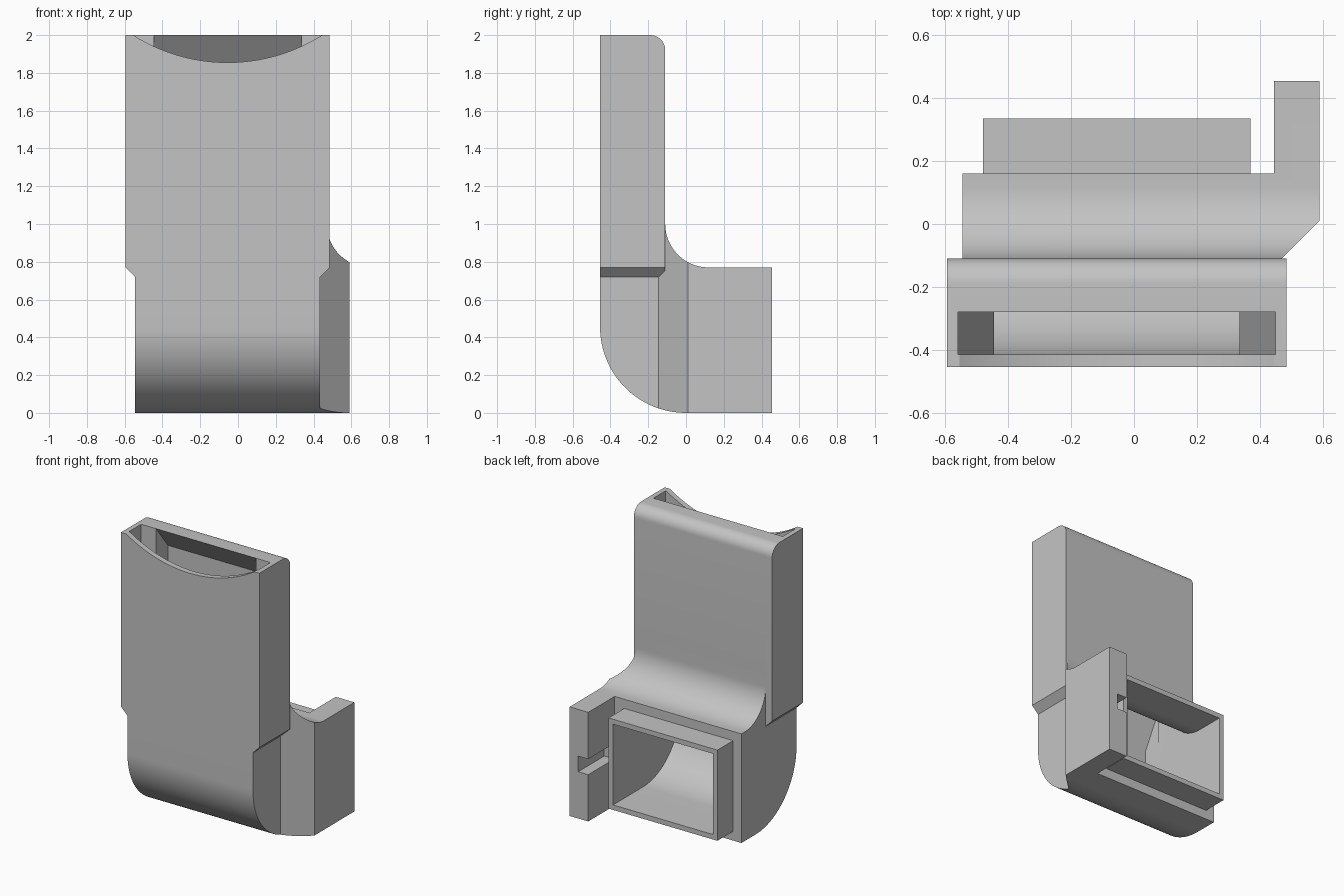
import bpy, bmesh
from math import cos, sin, radians

cube = bpy.data.objects.get("Cube")
if cube:
    bpy.data.objects.remove(cube, do_unlink=True)

grey = bpy.data.materials.new("light_grey")
grey.use_nodes = True
grey.diffuse_color = (0.55, 0.55, 0.55, 1)
grey.node_tree.nodes["Principled BSDF"].inputs["Base Color"].default_value = (0.55, 0.55, 0.55, 1)


def arc(a, b, r, start, end, n=24):
    """Points on a circular arc, angles in degrees."""
    angles = [radians(start + (end - start) * i / n) for i in range(n + 1)]
    return [(a + r * cos(t), b + r * sin(t)) for t in angles]


def prism(name, outline, axis, lo, hi):
    """Extrude a closed outline along an axis."""
    place = {"x": lambda a, b, t: (t, a, b),
             "y": lambda a, b, t: (a, t, b),
             "z": lambda a, b, t: (a, b, t)}[axis]
    bm = bmesh.new()
    rings = [[bm.verts.new(place(a, b, t)) for a, b in outline] for t in (lo, hi)]
    for ring in rings:
        bm.faces.new(ring)
    n = len(outline)
    for i in range(n):
        j = (i + 1) % n
        bm.faces.new((rings[0][i], rings[0][j], rings[1][j], rings[1][i]))
    bmesh.ops.recalc_face_normals(bm, faces=bm.faces)
    mesh = bpy.data.meshes.new(name)
    bm.to_mesh(mesh)
    bm.free()
    mesh.materials.append(grey)
    obj = bpy.data.objects.new(name, mesh)
    bpy.context.collection.objects.link(obj)
    return obj


def block(name, x, y, z):
    return prism(name, [(x[0], y[0]), (x[1], y[0]), (x[1], y[1]), (x[0], y[1])], "z", *z)


def combine(target, tool, operation):
    """Apply a boolean and discard the tool."""
    mod = target.modifiers.new(operation.lower(), "BOOLEAN")
    mod.operation, mod.object, mod.solver = operation, tool, "EXACT"
    bpy.context.view_layer.objects.active = target
    bpy.ops.object.modifier_apply(modifier=mod.name)
    bpy.data.objects.remove(tool, do_unlink=True)


# Elbow and side arm share one side profile, trimmed by a plan outline
side = (arc(0, 0.455, 0.455, 180, 270, 32) + [(0.6, 0), (0.6, 0.77)]
        + arc(0.12, 1.0, 0.23, 270, 180) + [(-0.11, 1.1), (-0.455, 1.1)])
duct = prism("elbow_duct", side, "x", -0.7, 0.7)
plan = [(-0.545, -0.6), (0.435, -0.6), (0.435, -0.145), (0.59, 0.01),
        (0.59, 0.455), (0.445, 0.455), (0.445, 0.16), (-0.545, 0.16)]
combine(duct, prism("plan_trim", plan, "z", -0.2, 1.5), "INTERSECT")

# Upright housing with chamfered lower corners and a rounded top back edge
front = [(-0.525, 0.70), (0.415, 0.70), (0.485, 0.77), (0.485, 2),
         (-0.595, 2), (-0.595, 0.77)]
upright = prism("upright", front, "y", -0.455, -0.11)
bm = bmesh.new()
bm.from_mesh(upright.data)
edge = [e for e in bm.edges if all(v.co.z > 1.99 and v.co.y > -0.2 for v in e.verts)]
bmesh.ops.bevel(bm, geom=edge, offset=0.08, segments=10, profile=0.5, affect="EDGES")
bm.to_mesh(upright.data)
bm.free()
combine(duct, upright, "UNION")

# Rear connector spigot
combine(duct, block("spigot", (-0.48, 0.37), (0.1, 0.335), (0.065, 0.705)), "UNION")

# Air passage through the bend
bore = ([(0.5, 0.1)] + arc(0, 0.515, 0.415, 270, 180, 32)
        + [(-0.415, 2.1), (-0.28, 2.1), (-0.28, 2), (-0.145, 1.83)]
        + arc(0.135, 0.95, 0.28, 180, 270) + [(0.5, 0.67)])
combine(duct, prism("bore", bore, "x", -0.445, 0.335), "DIFFERENCE")

# Wide mouth of the upright, tapering down to the passage
mouth = [(-0.445, 0.75), (0.335, 0.75), (0.45, 1.1), (0.45, 2.1), (-0.56, 2.1), (-0.56, 1.1)]
combine(duct, prism("mouth", mouth, "y", -0.415, -0.28), "DIFFERENCE")

# Curved dip in the front lip
dip = arc(-0.055, 2.79, 0.935, 0, 360, 128)[:-1]
combine(duct, prism("lip_dip", dip, "y", -0.6, -0.4), "DIFFERENCE")

# Slot on the inner side of the arm
combine(duct, block("arm_slot", (0.43, 0.523), (0.165, 0.5), (0.33, 0.44)), "DIFFERENCE")

bpy.ops.object.select_all(action="DESELECT")
duct.select_set(True)
bpy.context.view_layer.objects.active = duct
bpy.ops.object.shade_smooth_by_angle(angle=radians(25))
